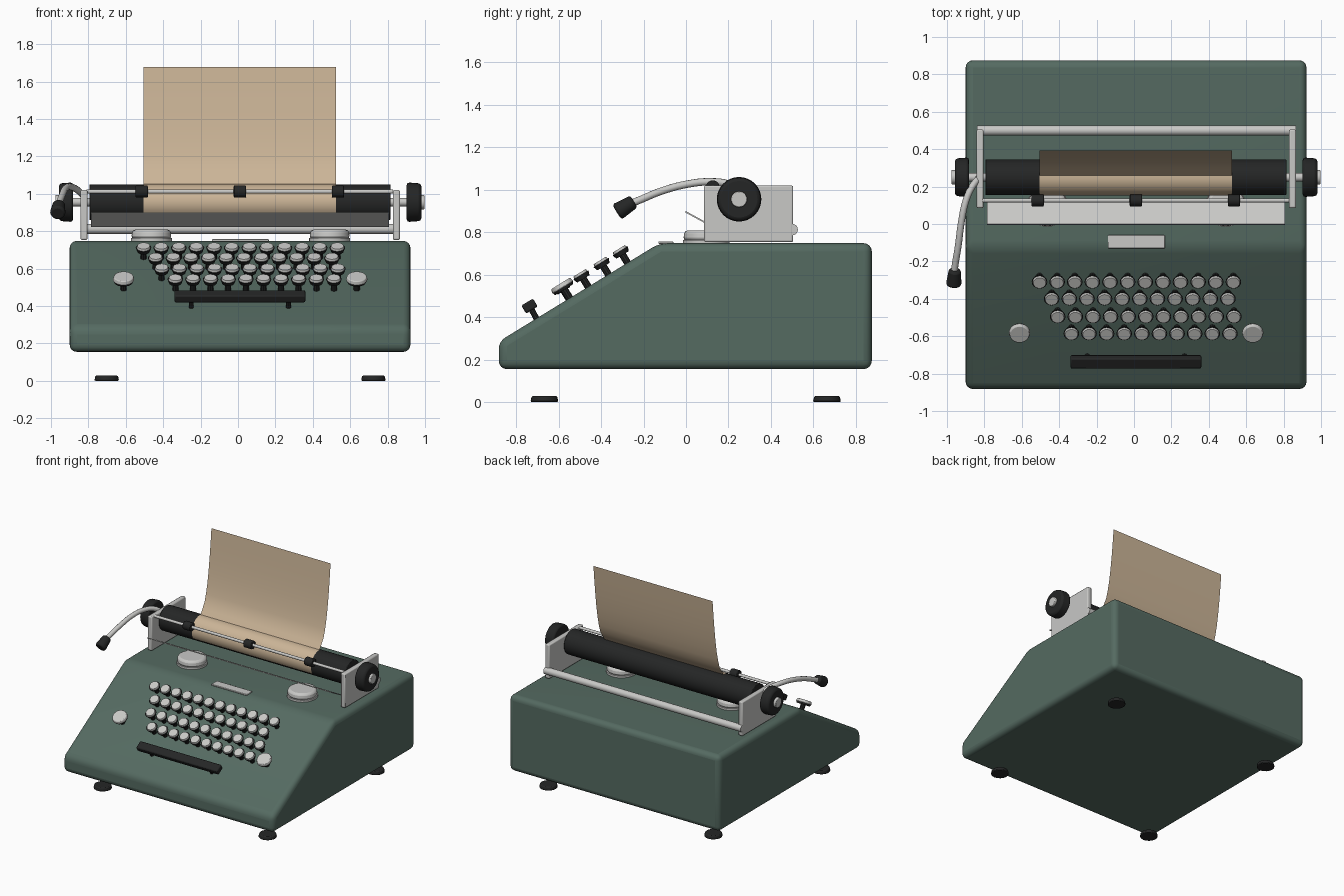
import bpy, bmesh, math
from mathutils import Vector, Matrix

if "Cube" in bpy.data.objects:
    bpy.data.objects.remove(bpy.data.objects["Cube"])

CX = 0.011                      # middle of the machine in x
SLOPE = math.atan(0.612)        # tilt of the keyboard deck


def mat(name, r, g, b):
    m = bpy.data.materials.new(name)
    m.diffuse_color = (r, g, b, 1)
    m.use_nodes = True
    m.node_tree.nodes["Principled BSDF"].inputs["Base Color"].default_value = m.diffuse_color
    return m


GREEN = mat("green_enamel", 0.09, 0.145, 0.12)
METAL = mat("light_metal", 0.58, 0.58, 0.565)
BLACK = mat("black_rubber", 0.018, 0.019, 0.019)
PAPER = mat("tan_paper", 0.60, 0.46, 0.31)


def finish(name, bm, m, bevel=0, seg=2, smooth=True):
    bmesh.ops.recalc_face_normals(bm, faces=bm.faces)
    me = bpy.data.meshes.new(name)
    bm.to_mesh(me)
    bm.free()
    ob = bpy.data.objects.new(name, me)
    bpy.context.collection.objects.link(ob)
    me.materials.append(m)
    if bevel:
        b = ob.modifiers.new("bevel", 'BEVEL')
        b.width, b.segments, b.limit_method = bevel, seg, 'ANGLE'
        b.angle_limit = math.radians(25)
    if smooth:
        bpy.ops.object.select_all(action='DESELECT')
        ob.select_set(True)
        bpy.context.view_layer.objects.active = ob
        bpy.ops.object.shade_smooth_by_angle(angle=math.radians(35))
    return ob


def box(name, m, x, y, z, bevel=0, rot=0):
    """Box from three (min, max) ranges, turned about x around its centre."""
    bm = bmesh.new()
    c = Vector([(a + b) / 2 for a, b in (x, y, z)])
    s = [b - a for a, b in (x, y, z)]
    bmesh.ops.create_cube(bm, size=1, matrix=Matrix.Translation(c)
                          @ Matrix.Rotation(rot, 4, 'X') @ Matrix.Diagonal((*s, 1)))
    return finish(name, bm, m, bevel)


def cyl(name, m, p, q, r, r2=None, sides=32, bevel=0):
    """Cylinder or cone between two points."""
    p, q = Vector(p), Vector(q)
    d = q - p
    bm = bmesh.new()
    bmesh.ops.create_cone(bm, cap_ends=True, segments=sides, radius1=r,
                          radius2=r if r2 is None else r2, depth=d.length,
                          matrix=Matrix.Translation((p + q) / 2)
                          @ d.to_track_quat('Z', 'Y').to_matrix().to_4x4())
    return finish(name, bm, m, bevel)


# body: side profile extruded across x
bm = bmesh.new()
profile = [(-0.882, 0.155), (-0.882, 0.285), (-0.125, 0.748), (0.875, 0.748), (0.875, 0.155)]
face = bm.faces.new([bm.verts.new((-0.9, y, z)) for y, z in profile])
ext = bmesh.ops.extrude_face_region(bm, geom=[face])
bmesh.ops.translate(bm, vec=(1.822, 0, 0),
                    verts=[v for v in ext['geom'] if isinstance(v, bmesh.types.BMVert)])
finish("body", bm, GREEN, 0.038, 4)

# feet
for sx in (-1, 1):
    for y in (-0.667, 0.664):
        x = CX + sx * 0.713
        cyl("foot", BLACK, (x, y, 0), (x, y, 0.028), 0.066, 0.06, 24, 0.006)


# keys: black cup and stem with a metal disc, square to the deck
def key(name, x, y, z, r):
    n = Vector((0, -math.sin(SLOPE), math.cos(SLOPE)))
    c = Vector((x, y, z))
    cyl(name + "_stem", BLACK, c - n * 0.085, c - n * 0.02, 0.017, sides=10)
    cyl(name + "_cup", BLACK, c - n * 0.026, c - n * 0.004, r * 0.8, r, 16)
    cyl(name + "_top", METAL, c - n * 0.006, c + n * 0.008, r * 0.9, r * 0.8, 16)


rows = [(-0.505, 12, -0.312, 0.715), (-0.44, 11, -0.402, 0.66),
        (-0.408, 11, -0.497, 0.602), (-0.335, 10, -0.588, 0.546)]
for x0, count, y, z in rows:
    for i in range(count):
        key("key", x0 + i * 0.0942, y, z, 0.042)
for x in (-0.612, 0.635):
    n = Vector((0, -math.sin(SLOPE), math.cos(SLOPE)))
    c = Vector((x, -0.586, 0.55))
    cyl("shift_key_stem", BLACK, c - n * 0.085, c, 0.018, sides=10)
    cyl("shift_key_cup", BLACK, c - n * 0.024, c - n * 0.01, 0.05, 0.055, 24)
    cyl("shift_key_top", METAL, c - n * 0.012, c + n * 0.01, 0.058, 0.052, 24, 0.004)

# space bar and its posts
box("space_bar", BLACK, (-0.34, 0.36), (-0.769, -0.705), (0.43, 0.474), 0.008, SLOPE)
for x in (-0.25, 0.27):
    cyl("space_bar_post", BLACK, (x, -0.70, 0.385), (x, -0.735, 0.45), 0.014, sides=10)

# blank front plate
box("front_plate", METAL, (-0.14, 0.165), (-0.13, -0.06), (0.745, 0.757), 0.004)

# ribbon spools
for x in (-0.463, 0.49):
    cyl("spool_base", METAL, (x, 0.095, 0.745), (x, 0.095, 0.763), 0.11, sides=32)
    cyl("spool_cover", METAL, (x, 0.095, 0.76), (x, 0.095, 0.808), 0.108, 0.102, 32, 0.015)

# carriage: end plates, rear rail, tilted front table
for x in ((-0.842, -0.805), (0.828, 0.866)):
    box("carriage_end_plate", METAL, x, (0.085, 0.505), (0.753, 1.02), 0.008)
cyl("rear_rail", METAL, (-0.84, 0.5, 0.812), (0.865, 0.5, 0.812), 0.027, sides=20)
box("paper_table", METAL, (-0.785, 0.808), (-0.012, 0.138), (0.857, 0.864), 0, -0.5)

# platen, shaft and knobs
PY, PZ = 0.25, 0.955
cyl("platen", BLACK, (-0.795, PY, PZ), (0.815, PY, PZ), 0.095, sides=48, bevel=0.004)
cyl("platen_shaft", METAL, (-0.92, PY, PZ), (0.94, PY, PZ), 0.022, sides=20)
for s, a, b, c in ((-1, -0.882, -0.957, -0.977), (1, 0.902, 0.98, 0.997)):
    cyl("platen_knob", BLACK, (a, PY, PZ), (b, PY, PZ), 0.106, 0.1, 32, 0.014)
    cyl("knob_cap", METAL, (b - s * 0.01, PY, PZ), (c, PY, PZ), 0.038, sides=24, bevel=0.004)

# paper bail with rollers
BY, BZ = 0.126, 1.012
cyl("bail_rod", METAL, (-0.81, BY, BZ), (0.83, BY, BZ), 0.011, sides=14)
for x in (-0.515, 0.01, 0.535):
    cyl("bail_roller", BLACK, (x - 0.033, BY, BZ), (x + 0.033, BY, BZ), 0.032, sides=20, bevel=0.005)

# paper: wraps the front of the platen, then rises behind it
path = []
for i in range(15):
    a = math.radians(215 - i * 9.3)
    path.append((PY + 0.0985 * math.cos(a), PZ + 0.0985 * math.sin(a)))
path += [(0.282, 1.09), (0.308, 1.13), (0.326, 1.19), (0.342, 1.26), (0.357, 1.35),
         (0.37, 1.45), (0.382, 1.56), (0.393, 1.677)]
bm = bmesh.new()
pairs = [(bm.verts.new((-0.505, y, z)), bm.verts.new((0.525, y, z))) for y, z in path]
for (a, b), (c, d) in zip(pairs, pairs[1:]):
    bm.faces.new((a, b, d, c))
finish("paper_sheet", bm, PAPER)

# return lever: bent rod with a black grip
cu = bpy.data.curves.new("return_lever", 'CURVE')
cu.dimensions, cu.bevel_depth, cu.bevel_resolution = '3D', 0.018, 3
cu.use_fill_caps = True
pts = [(-0.825, 0.25, 0.99), (-0.865, 0.2, 1.025), (-0.9, 0.12, 1.037), (-0.923, 0.01, 1.027),
       (-0.94, -0.12, 0.992), (-0.955, -0.21, 0.955), (-0.963, -0.27, 0.93)]
sp = cu.splines.new('BEZIER')
sp.bezier_points.add(len(pts) - 1)
for bp, p in zip(sp.bezier_points, pts):
    bp.co = p
    bp.handle_left_type = bp.handle_right_type = 'AUTO'
cu.resolution_u = 5
cu.materials.append(METAL)
bpy.context.collection.objects.link(bpy.data.objects.new("return_lever", cu))
cyl("lever_grip", BLACK, (-0.958, -0.245, 0.945), (-0.964, -0.325, 0.895), 0.032, 0.042, 20, 0.012)
